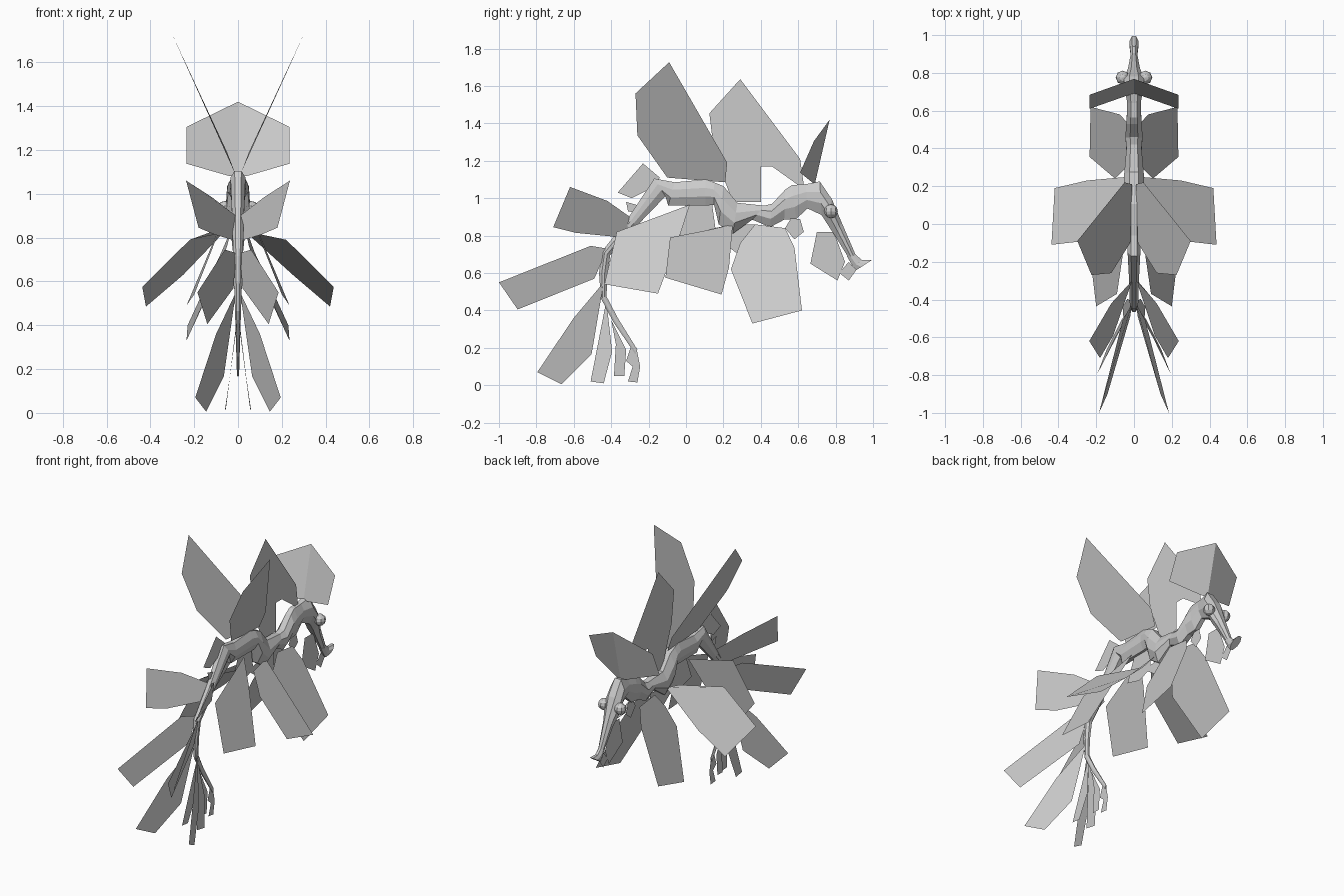
import bpy, bmesh, math
from mathutils import Vector

grey = bpy.data.materials.new("soft grey")
grey.diffuse_color = (0.6, 0.6, 0.6, 1)


def finish(name, bm):
    me = bpy.data.meshes.new(name)
    bm.to_mesh(me)
    bm.free()
    ob = bpy.data.objects.new(name, me)
    me.materials.append(grey)
    bpy.context.collection.objects.link(ob)
    return ob


def leaf_pair(name, pts):
    """Two mirrored flat leaves."""
    bm = bmesh.new()
    for s in (1, -1):
        vs = [bm.verts.new((s * x, y, z)) for x, y, z in pts]
        bm.faces.new(vs if s > 0 else vs[::-1])
    finish(name, bm)


def leaf(name, pts):
    """One flat leaf on the centre plane."""
    bm = bmesh.new()
    bm.faces.new([bm.verts.new((0, y, z)) for y, z in pts])
    finish(name, bm)


# Body loft: dorsal point (y, z), ventral point (y, z), half width
def loft(name, stations):
    bm = bmesh.new()
    rings = []
    for dy, dz, vy, vz, w in stations:
        d, v = Vector((0, dy, dz)), Vector((0, vy, vz))
        ring = []
        for a, t in ((.45, 0), (1, .32), (1, .65), (.4, 1),
                     (-.4, 1), (-1, .65), (-1, .32), (-.45, 0)):
            ring.append(bm.verts.new(d.lerp(v, t) + Vector((a * w, 0, 0))))
        rings.append(ring)
    for a, b in zip(rings, rings[1:]):
        for i in range(8):
            j = (i + 1) % 8
            bm.faces.new((a[i], a[j], b[j], b[i]))
    bm.faces.new(rings[0][::-1])
    bm.faces.new(rings[-1])
    bmesh.ops.recalc_face_normals(bm, faces=bm.faces)
    finish(name, bm)


loft("tail", [
    (-.27, .165, -.26, .19, .005), (-.39, .34, -.365, .36, .01),
    (-.455, .465, -.425, .475, .014), (-.465, .60, -.42, .59, .018),
    (-.45, .715, -.405, .695, .022), (-.315, .885, -.26, .855, .026),
    (-.17, 1.105, -.11, 1.01, .034)])
loft("trunk", [
    (-.17, 1.105, -.11, 1.01, .034), (-.06, 1.085, -.095, .96, .036),
    (.105, 1.10, .105, .96, .038), (.15, 1.085, .15, .965, .045),
    (.20, 1.065, .175, .86, .052), (.275, .975, .25, .81, .052),
    (.42, .96, .355, .885, .04), (.46, .97, .45, .845, .045),
    (.53, 1.045, .525, .885, .042), (.565, 1.07, .59, .89, .038),
    (.64, 1.075, .65, .945, .036), (.715, 1.09, .725, .91, .05)])
loft("head_and_snout", [
    (.715, 1.09, .725, .91, .05), (.78, .995, .76, .855, .055),
    (.83, .875, .805, .785, .032), (.91, .69, .87, .68, .018)])
loft("mouth", [
    (.905, .70, .86, .69, .018), (.94, .67, .895, .63, .02),
    (.995, .67, .91, .615, .024)])

# Eyes
bm = bmesh.new()
for s in (1, -1):
    r = bmesh.ops.create_uvsphere(bm, u_segments=8, v_segments=6, radius=.037)
    bmesh.ops.translate(bm, verts=r["verts"], vec=(s * .06, .775, .93))
finish("eyes", bm)

# Folded head crest
leaf_pair("head_crest", [(0, .768, 1.42), (.235, .684, 1.305), (.235, .61, 1.137),
                         (.036, .68, 1.08), (0, .69, 1.08)])

# Paired leaves
leaf_pair("upper_back_leaf", [(.30, -.09, 1.727), (.225, -.27, 1.56), (.12, -.26, 1.336),
                              (.02, -.1, 1.11), (.01, .21, 1.085), (.05, .22, 1.19)])
leaf_pair("tail_base_leaf", [(.237, -.62, 1.06), (.12, -.42, .985), (.01, -.30, .90),
                             (.01, -.29, .785), (.11, -.59, .815), (.18, -.71, .845)])
leaf_pair("side_leaf", [(.03, .25, .86), (.03, .12, .83), (.22, -.085, .79),
                        (.437, -.11, .575), (.42, .19, .485), (.25, .23, .63)])
leaf_pair("chest_leaf", [(.03, .53, .84), (.075, .58, .735), (.23, .62, .40),
                         (.235, .355, .33), (.10, .24, .62), (.05, .29, .76), (.03, .37, .86)])
leaf_pair("belly_leaf", [(.03, .02, .965), (.10, -.03, .81), (.235, -.15, .49),
                         (.20, -.436, .54), (.09, -.37, .82), (.05, -.1, .92)])
leaf_pair("long_tail_leaf", [(.185, -1, .55), (.14, -.9, .405), (.02, -.49, .57),
                             (.01, -.42, .73), (.06, -.51, .745)])
leaf_pair("lower_tail_leaf", [(.195, -.795, .07), (.145, -.665, .005), (.065, -.505, .165),
                              (.01, -.44, .55), (.10, -.6, .36)])
leaf_pair("narrow_tail_leaf", [(.005, -.43, .43), (.055, -.51, .02), (.06, -.44, .01),
                               (.035, -.395, .18), (.005, -.42, .40)])

# Centre leaves
leaf("neck_leaf", [(.29, 1.636), (.125, 1.454), (.15, 1.245), (.25, .98), (.40, .98),
                   (.40, 1.17), (.46, 1.17), (.60, 1.07), (.63, 1.07), (.61, 1.21)])
leaf("rump_leaf", [(-.365, 1.03), (-.23, 1.186), (-.14, 1.11), (-.17, 1.06), (-.29, 1.0)])
leaf("small_rump_leaf", [(-.32, .98), (-.25, .96), (-.26, .92), (-.31, .93)])
leaf("under_belly_leaf", [(0, .965), (.14, .965), (.16, .82), (.05, .78), (-.06, .81)])
leaf("under_chest_leaf", [(.26, .86), (.38, .86), (.375, .72), (.28, .70), (.1, .83)])
leaf("throat_leaf", [(.56, .89), (.61, .89), (.63, .82), (.58, .78), (.53, .84)])
leaf("chin_leaf", [(.70, .82), (.665, .65), (.81, .56), (.85, .66), (.79, .82)])
leaf("lip_leaf", [(.82, .60), (.87, .56), (.91, .615), (.87, .66)])
leaf("tail_tip_leaf_a", [(-.40, .35), (-.375, .22), (-.385, .05), (-.33, .05), (-.32, .19)])
leaf("tail_tip_leaf_b", [(-.29, .22), (-.32, .13), (-.285, .10), (-.31, .02),
                         (-.26, .015), (-.245, .10), (-.265, .20)])
